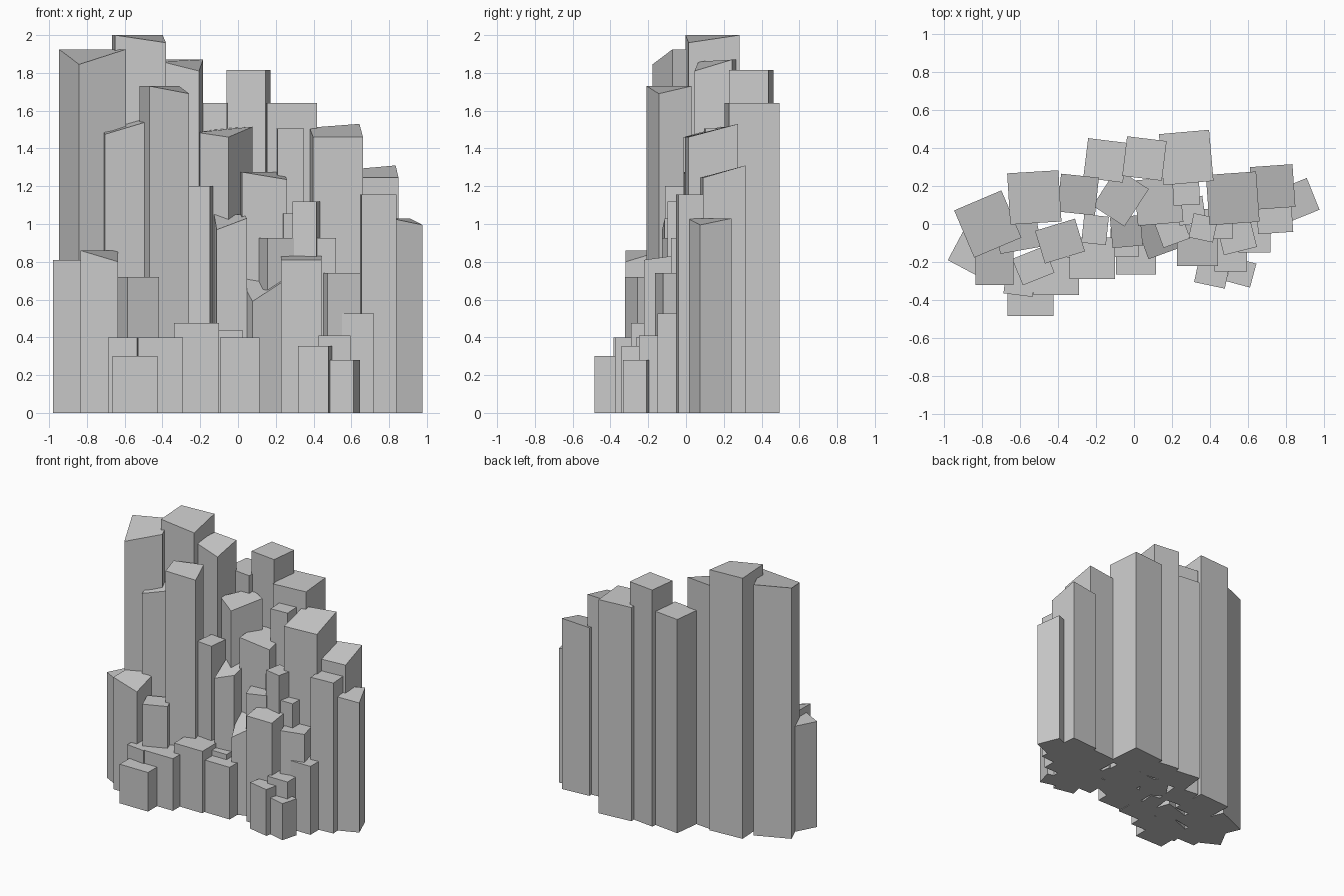
import bpy, bmesh, math
from mathutils import Matrix

# corner order of a column top: 0 front-left, 1 front-right, 2 back-right, 3 back-left


def column(name, x, y, w, d, turn, height, chips=None):
    """Square stone column on the ground, with chosen top corners chipped lower."""
    bm = bmesh.new()
    rot = Matrix.Rotation(math.radians(turn), 3, 'Z')
    corners = [(-w / 2, -d / 2), (w / 2, -d / 2), (w / 2, d / 2), (-w / 2, d / 2)]
    base, top = [], []
    for i, (cx, cy) in enumerate(corners):
        p = rot @ Matrix.Identity(3).col[0] * cx + rot @ Matrix.Identity(3).col[1] * cy
        base.append(bm.verts.new((x + p.x, y + p.y, 0)))
        top.append(bm.verts.new((x + p.x, y + p.y, height - (chips or {}).get(i, 0))))
    bm.faces.new(base[::-1])
    bm.faces.new(top)
    for i in range(4):
        j = (i + 1) % 4
        bm.faces.new((base[i], base[j], top[j], top[i]))
    mesh = bpy.data.meshes.new(name)
    bm.to_mesh(mesh)
    bm.free()
    bpy.context.collection.objects.link(bpy.data.objects.new(name, mesh))


# tall columns along the back: x, y, width, depth, turn, height, chipped corners
tall = [
    (-.77, .00, .27, .27, 23, 1.925, {0: .08}),
    (-.525, .14, .27, .27, 3.5, 2.0, {1: .04}),
    (-.295, .155, .20, .20, -6, 1.87, {0: .01, 1: .06}),
    (-.15, .335, .21, .21, -7, 1.64),
    (.055, .345, .21, .21, -7, 1.815),
    (.275, .35, .265, .27, 5, 1.64),
    (.275, .17, .14, .14, 3, 1.505),
    (.52, .135, .265, .265, 4, 1.53, {0: .07, 1: .07, 3: .02}),
    (.73, .195, .225, .225, 4, 1.31, {0: .065, 1: .065, 3: .02}),
    (.86, .125, .18, .18, 22, 1.03, {1: .035}),
]

# columns in the middle of the cluster
middle = [
    (-.615, -.03, .22, .22, 10, 1.56, {0: .085, 1: .02, 3: .03}),
    (-.39, -.09, .22, .18, 17, 1.73, {1: .04}),
    (-.07, .14, .20, .235, -33, 1.515, {0: .03, 1: .055, 3: .01}),
    (-.205, -.03, .13, .15, -6, 1.2),
    (.13, .12, .24, .24, 5, 1.275, {1: .04}),
    (-.04, -.04, .16, .16, 5, 1.05, {0: .08, 1: .02}),
    (.13, -.07, .18, .18, 20, .71, {0: .12, 1: .01}),
    (.20, -.03, .15, .15, 20, .925),
    (.365, -.02, .13, .13, -12, 1.12),
    (.30, .07, .14, .14, 8, 1.055),
    (.44, .00, .16, .16, 0, .925),
    (.74, .045, .185, .185, 4, 1.155),
    (.335, -.115, .215, .215, 0, .84, {0: .03, 1: .03}),
    (.54, -.06, .18, .17, 14, .74),
    (-.852, -.151, .19, .19, -28, .81),
    (-.735, -.22, .20, .20, 0, .86, {1: .06}),
    (-.53, -.22, .18, .15, 22, .72),
]

# short steps along the front edge
short = [
    (-.60, -.29, .155, .17, -7, .40),
    (-.41, -.275, .24, .20, 0, .40),
    (-.545, -.385, .24, .20, 0, .30),
    (-.22, -.18, .24, .22, 0, .475),
    (.01, -.16, .21, .21, 0, .40),
    (-.05, -.10, .15, .15, 0, .44),
    (.635, -.065, .17, .17, 0, .525),
    (.51, -.165, .17, .17, 0, .41),
    (.415, -.24, .165, .17, -12, .355),
    (.565, -.255, .13, .13, -15, .28),
]

for group, rows in (("tall", tall), ("middle", middle), ("short", short)):
    for n, row in enumerate(rows, 1):
        column(f"{group}_stone_column_{n}", *row)
